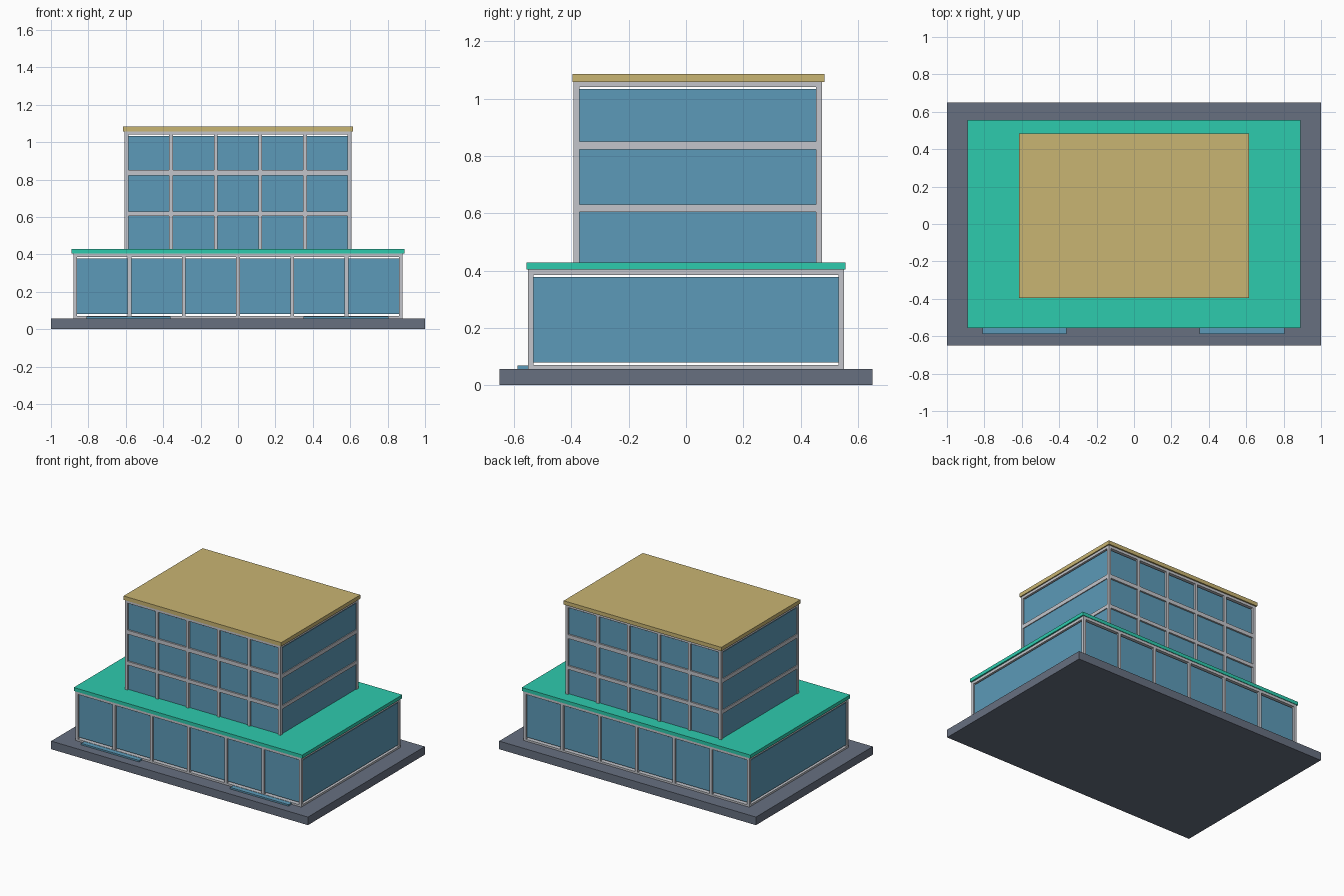
import bpy
import bmesh
from mathutils import Matrix, Vector

cube = bpy.data.objects.get("Cube")
if cube:
    bpy.data.objects.remove(cube, do_unlink=True)


def material(name, rgb):
    mat = bpy.data.materials.new(name)
    mat.use_nodes = True
    colour = (*rgb, 1.0)
    mat.diffuse_color = colour
    mat.node_tree.nodes["Principled BSDF"].inputs["Base Color"].default_value = colour
    return mat


slate = material("slate grey", (0.135, 0.16, 0.216))
green = material("teal green", (0.027, 0.597, 0.423))
sand = material("sand yellow", (0.584, 0.462, 0.171))
glass = material("glass blue", (0.107, 0.323, 0.479))
frame = material("frame grey", (0.546, 0.558, 0.597))


def boxes(name, mat, spans):
    """One object made of boxes, each given as (x, y, z) pairs of limits."""
    bm = bmesh.new()
    for span in spans:
        size = Vector([hi - lo for lo, hi in span])
        centre = Vector([(hi + lo) / 2 for lo, hi in span])
        bmesh.ops.create_cube(bm, size=1, matrix=Matrix.Translation(centre) @ Matrix.Diagonal((*size, 1)))
    mesh = bpy.data.meshes.new(name)
    bm.to_mesh(mesh)
    bm.free()
    mesh.materials.append(mat)
    obj = bpy.data.objects.new(name, mesh)
    bpy.context.collection.objects.link(obj)
    return obj


def storey_block(name, half_x, front, back, bottom, top, glass_z, bays, rails, post=0.02):
    """Glazed core, posts on the front and back faces, and slabs between floors."""
    inset = 0.012
    boxes(name + "_glass", glass, [((-half_x + 0.006, half_x - 0.006),
                                    (front + inset, back - inset), glass_z)])
    posts = []
    reach = half_x - post / 2
    for i in range(bays + 1):
        x = -reach + 2 * reach * i / bays
        for y in ((front, front + post), (back - post, back)):
            posts.append(((x - post / 2, x + post / 2), y, (bottom, top)))
    boxes(name + "_posts", frame, posts)
    boxes(name + "_rails", frame, [((-half_x, half_x), (front, back), z) for z in rails])


# Ground slab
boxes("ground_slab", slate, [((-1, 1), (-0.65, 0.65), (0, 0.057))])

# Wide lower storey with its roof
storey_block("lower_storey", 0.88, -0.552, 0.552, 0.057, 0.405, (0.08, 0.378), 6,
             [(0.057, 0.07), (0.385, 0.405)])
boxes("lower_roof", green, [((-0.89, 0.89), (-0.556, 0.556), (0.404, 0.428))])

# Three-storey tower, set towards the back, with its roof
storey_block("tower", 0.606, -0.392, 0.474, 0.428, 1.06, (0.428, 1.033), 5,
             [(0.605, 0.63), (0.822, 0.85), (1.04, 1.06)])
boxes("tower_roof", sand, [((-0.614, 0.614), (-0.396, 0.484), (1.058, 1.085))])

# Flat door sills in front of the two entrances
boxes("door_sills", glass, [(x, (-0.587, -0.55), (0.057, 0.068))
                            for x in ((-0.81, -0.36), (0.35, 0.805))])
